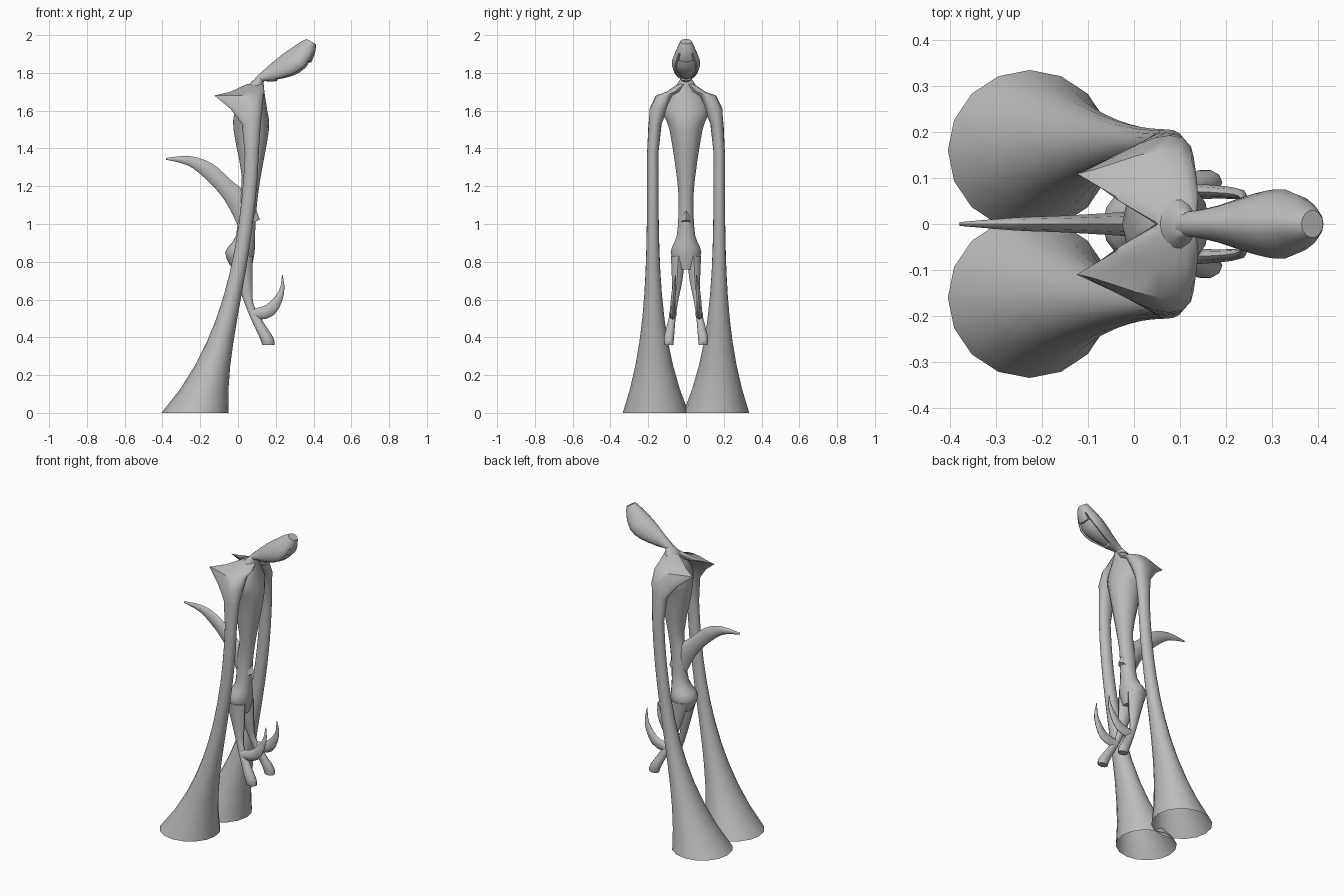
import bpy, bmesh, math
from mathutils import Vector

cube = bpy.data.objects.get("Cube")
if cube:
    bpy.data.objects.remove(cube)

grey = bpy.data.materials.new("plain grey")
grey.use_nodes = True
grey.diffuse_color = (.5, .5, .5, 1)
shader = grey.node_tree.nodes["Principled BSDF"]
shader.inputs["Base Color"].default_value = grey.diffuse_color


def ring(x, z, depth, width, y=0, point=0):
    """One cross-section: centre, half depth, half width, pointed back."""
    return Vector((x, y, z, depth, width, point))


def flow(keys, steps=3):
    """Fill in rings between key rings along a smooth spline."""
    rings = []
    for i in range(len(keys) - 1):
        start, end = keys[i], keys[i + 1]
        leave = (end - keys[max(i - 1, 0)]) / 2
        arrive = (keys[min(i + 2, len(keys) - 1)] - start) / 2
        for step in range(steps):
            t = step / steps
            ease = t * t * (3 - 2 * t)
            rings.append(start.lerp(end, ease) + leave * t * (1 - t) ** 2
                         - arrive * t * t * (1 - t))
    return rings + [keys[-1]]


def loft(name, rings, sides, level=True, open_base=False, mirror=False, edit=None):
    """Skin a row of rings, either level or square to their path."""
    bm = bmesh.new()
    loops = []
    for i, (x, y, z, depth, width, point) in enumerate(rings):
        across = Vector((1, 0, 0))
        if not level:
            path = rings[min(i + 1, len(rings) - 1)] - rings[max(i - 1, 0)]
            across = Vector((path[2], 0, -path[0])).normalized()
        loop = []
        for k in range(sides):
            turn = math.tau * k / sides
            taper = (1 + point * math.cos(turn)) / (1 + .3 * point)
            side = Vector((0, width * taper * math.sin(turn), 0))
            spot = Vector((x, y, z)) + across * depth * math.cos(turn) + side
            loop.append(bm.verts.new(spot))
        loops.append(loop)
    for low, high in zip(loops, loops[1:]):
        for k in range(sides):
            bm.faces.new((low[k - 1], low[k], high[k], high[k - 1]))
    if not open_base:
        bm.faces.new(reversed(loops[0]))
    bm.faces.new(loops[-1])
    bmesh.ops.recalc_face_normals(bm, faces=bm.faces)
    if edit:
        edit(bm)
    mesh = bpy.data.meshes.new(name)
    bm.to_mesh(mesh)
    bm.free()
    mesh.materials.append(grey)
    part = bpy.data.objects.new(name, mesh)
    bpy.context.collection.objects.link(part)
    if mirror:
        part.modifiers.new("Mirror", "MIRROR").use_axis = (False, True, False)
    bpy.ops.object.select_all(action="DESELECT")
    part.select_set(True)
    bpy.context.view_layer.objects.active = part
    bpy.ops.object.shade_smooth_by_angle(angle=math.radians(45))


# Torso from pelvis to neck
loft("torso", flow([
    ring(.02, .76, .05, .05),
    ring(.01, .85, .078, .083),
    ring(.04, .94, .05, .05),
    ring(.05, 1.1, .05, .04),
    ring(.07, 1.25, .05, .05),
    ring(.07, 1.5, .094, .09),
    ring(.07, 1.6, .085, .125),
    ring(.08, 1.7, .06, .075),
    ring(.115, 1.775, .018, .026),
]), sides=14)


def sleeve_ring(height):
    """The sleeve sweeps back and widens ever faster towards the ground."""
    flare = 1 - height / 1.5
    return ring(x=.075 - .302 * flare ** 2, z=height,
                depth=.037 + .141 * flare ** 5,
                width=.03 + .145 * flare ** 4,
                y=.176 - .016 * flare ** 4)


# Long open sleeves rising into shoulders that point backwards
sleeve = [sleeve_ring(step / 8) for step in range(12)]
shoulder = [
    ring(.07, 1.53, .05, .035, y=.164),
    ring(.045, 1.61, .085, .05, y=.145, point=.6),
    ring(.005, 1.68, .13, .05, y=.11, point=1),
    ring(.05, 1.7, .09, .045, y=.06, point=.4),
    ring(.09, 1.74, .045, .03, y=.015),
]
loft("sleeves", sleeve + shoulder, sides=16, open_base=True, mirror=True)

# Legs and feet
loft("legs", flow([
    ring(.015, .83, .062, .04, y=.042),
    ring(.035, .7, .042, .029, y=.047),
    ring(.058, .58, .023, .017, y=.06),
    ring(.1, .49, .028, .02, y=.075),
    ring(.15, .4, .036, .028, y=.09),
    ring(.16, .36, .032, .024, y=.09),
]), sides=10, mirror=True)

# Upturned claws on the feet
loft("claws", flow([
    ring(.08, .52, .03, .02, y=.07),
    ring(.17, .545, .034, .015, y=.07),
    ring(.23, .64, .015, .011, y=.065),
    ring(.235, .73, .002, .002, y=.055),
]), sides=8, level=False, mirror=True)

# Curved tail
loft("tail", flow([
    ring(.06, 1, .06, .03),
    ring(.01, 1.11, .062, .028),
    ring(-.07, 1.2, .046, .023),
    ring(-.16, 1.285, .042, .018),
    ring(-.26, 1.335, .025, .014),
    ring(-.38, 1.345, .005, .004),
]), sides=8, level=False)


def sink_face(bm):
    """Recess the hollow on the front underside of the head."""
    ahead = Vector((.65, 0, -.76))
    hollow = [face for face in bm.faces if face.normal.dot(ahead) > .6
              and .2 < face.calc_center_median().x < .39]
    bmesh.ops.inset_region(bm, faces=hollow, thickness=.01)
    bmesh.ops.inset_region(bm, faces=hollow, thickness=.005, depth=-.009)


# Long blunt head on a thin neck, broadest along its underside
loft("head", flow([
    ring(.105, 1.755, .022, .026),
    ring(.13, 1.777, .024, .03, point=.1),
    ring(.18, 1.797, .045, .042, point=.2),
    ring(.257, 1.833, .066, .07, point=.3),
    ring(.318, 1.872, .069, .079, point=.3),
    ring(.367, 1.932, .05, .05, point=.2),
    ring(.388, 1.966, .027, .03),
], steps=2), sides=14, level=False, edit=sink_face)
